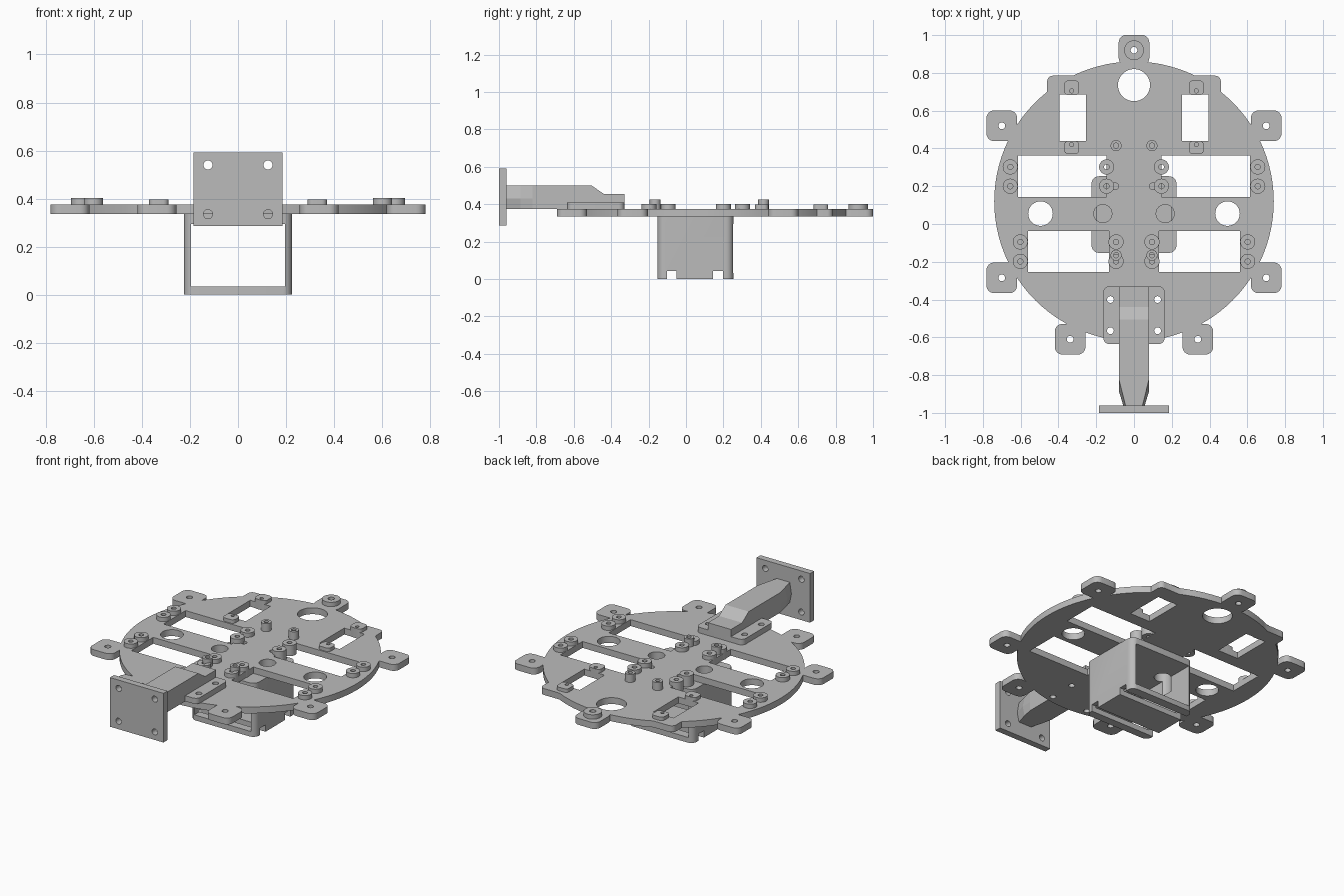
import bpy, bmesh, math
from mathutils import Vector

cube = bpy.data.objects.get("Cube")
if cube:
    bpy.data.objects.remove(cube, do_unlink=True)

grey = bpy.data.materials.new("plain grey")
grey.use_nodes = True
COLOR = (0.5, 0.5, 0.5, 1)
grey.diffuse_color = COLOR
grey.node_tree.nodes["Principled BSDF"].inputs["Base Color"].default_value = COLOR

BOTTOM, TOP = 0.335, 0.375   # deck thickness
BOSS = 0.402                 # low boss height
SIDES = (-1, 1)


def circle(x, y, r, n=24):
    return [(x + r * math.cos(math.tau * i / n), y + r * math.sin(math.tau * i / n)) for i in range(n)]


def rect(x0, x1, y0, y1, r=0.0, n=6):
    """Rectangle outline, with rounded corners when r > 0."""
    if r == 0:
        return [(x0, y0), (x1, y0), (x1, y1), (x0, y1)]
    centres = [(x1 - r, y1 - r), (x0 + r, y1 - r), (x0 + r, y0 + r), (x1 - r, y0 + r)]
    return [(cx + r * math.cos(a), cy + r * math.sin(a))
            for k, (cx, cy) in enumerate(centres)
            for a in [(k + i / n) * math.pi / 2 for i in range(n + 1)]]


def square(x, y, half, r):
    return rect(x - half, x + half, y - half, y + half, r)


def flip(outline, s):
    return [(s * x, y) for x, y in outline]


def both(outline):
    return [flip(outline, s) for s in SIDES]


def prism(name, outline, lo, hi, axis="z"):
    """Extrude an outline along an axis."""
    place = {"z": lambda a, b, h: (a, b, h),
             "y": lambda a, b, h: (a, h, b),
             "x": lambda a, b, h: (h, a, b)}[axis]
    return loft(name, [[place(a, b, h) for a, b in outline] for h in (lo, hi)])


def loft(name, rings):
    bm = bmesh.new()
    rows = [[bm.verts.new(p) for p in ring] for ring in rings]
    n = len(rows[0])
    for low, high in zip(rows, rows[1:]):
        for i in range(n):
            j = (i + 1) % n
            bm.faces.new((low[i], low[j], high[j], high[i]))
    bm.faces.new(rows[0][::-1])
    bm.faces.new(rows[-1])
    bmesh.ops.recalc_face_normals(bm, faces=bm.faces)
    mesh = bpy.data.meshes.new(name)
    bm.to_mesh(mesh)
    bm.free()
    mesh.materials.append(grey)
    ob = bpy.data.objects.new(name, mesh)
    bpy.context.scene.collection.objects.link(ob)
    return ob


def combine(ob, others, operation):
    """Bake a boolean with a list of objects, then remove those objects."""
    group = bpy.data.collections.new("helpers")
    for other in others:
        group.objects.link(other)
    mod = ob.modifiers.new("bool", "BOOLEAN")
    mod.operation, mod.solver = operation, "EXACT"
    mod.operand_type, mod.collection = "COLLECTION", group
    graph = bpy.context.evaluated_depsgraph_get()
    graph.update()
    mesh = bpy.data.meshes.new_from_object(ob.evaluated_get(graph))
    ob.modifiers.clear()
    ob.data = mesh
    for other in others:
        bpy.data.objects.remove(other, do_unlink=True)
    bpy.data.collections.remove(group)


def cut(ob, outlines, lo=-0.1, hi=0.7, axis="z"):
    combine(ob, [prism("cutter", o, lo, hi, axis) for o in outlines], "DIFFERENCE")


def finish(ob):
    bpy.ops.object.select_all(action="DESELECT")
    ob.select_set(True)
    bpy.context.view_layer.objects.active = ob
    bpy.ops.object.shade_smooth_by_angle(angle=math.radians(30))


# Deck: round plate with square mounting ears and two shoulders
deck = prism("deck", circle(0, 0.12, 0.74, 96), BOTTOM, TOP)
ears = [(0.70, 0.52), (0.70, -0.285), (0.338, -0.61)]
ear_outlines = [square(0, 0.92, 0.081, 0.04)]
for x, y in ears:
    ear_outlines += both(square(x, y, 0.081, 0.04))
ear_outlines += both(rect(0.28, 0.46, 0.62, 0.785, 0.03))
combine(deck, [prism("ear", o, BOTTOM, TOP) for o in ear_outlines], "UNION")

# Windows and large round openings
windows = [rect(0.255, 0.395, 0.44, 0.685), rect(0.145, 0.615, 0.143, 0.362),
           rect(0.132, 0.56, -0.253, -0.037), circle(0.495, 0.055, 0.065, 32),
           circle(0.165, 0.055, 0.048)]
cut(deck, [o for w in windows for o in both(w)] + [circle(0, 0.735, 0.085, 40)])

# Screw holes in deck and ears
hole_spots = ears + [(0.125, -0.4), (0.125, -0.565), (0.1, 0.2)]
cut(deck, [circle(s * x, y, 0.018, 16) for x, y in hole_spots for s in SIDES]
    + [circle(0, 0.92, 0.018, 16)])
finish(deck)

# Bosses: low pairs at the window ends and taller standoffs
low = [(x, y) for x in (0.655, 0.145) for y in (0.2, 0.302)]
low += [(x, y) for x in (0.602, 0.095) for y in (-0.095, -0.198)]
tall = [(0.095, 0.415), (0.095, -0.165)]
for s, side in zip(SIDES, ("right", "left")):
    for kind, spots, r, height in (("boss", low, 0.04, BOSS), ("standoff", tall, 0.029, 0.425)):
        for x, y in spots:
            boss = prism(f"{side}_{kind}", circle(s * x, y, r), BOTTOM, height)
            cut(boss, [circle(s * x, y, 0.014, 16)])
            finish(boss)
    # Raised pads at both ends of the small windows
    for y0, y1 in ((0.682, 0.76), (0.37, 0.44)):
        pad = prism(f"{side}_pad", rect(s * 0.33 - 0.04, s * 0.33 + 0.04, y0, y1, 0.022), BOTTOM, 0.397)
        cut(pad, [circle(s * 0.33, 0.705 if y0 > 0.5 else 0.42, 0.011, 12)])
        finish(pad)
rear_boss = prism("rear_boss", circle(0, 0.92, 0.052, 32), TOP, BOSS)
cut(rear_boss, [circle(0, 0.92, 0.018, 16)])
finish(rear_boss)

# Open-ended battery box under the deck, with strap slots across its floor
box = prism("battery_box", rect(-0.225, 0.225, -0.153, 0.253, 0.04), 0, BOTTOM)
cut(box, [rect(-0.195, 0.195, 0.033, 0.295)], -0.5, 0.5, "y")
cut(box, [rect(y, y + 0.052, -0.05, 0.043) for y in (-0.102, 0.145)], -0.5, 0.5, "x")
cut(box, both(circle(0.165, 0.055, 0.048)), 0.2, 0.5)
finish(box)

# Arm: screwed base, stepped beam, tapered neck
base = prism("arm_base", rect(-0.162, 0.162, -0.635, -0.33, 0.03), TOP, 0.41)
cut(base, [circle(s * 0.125, y, 0.018, 16) for s in SIDES for y in (-0.4, -0.565)])
finish(base)
profile = [(-0.33, TOP), (-0.33, 0.455), (-0.44, 0.455), (-0.505, 0.5), (-0.82, 0.5), (-0.82, TOP)]
prism("arm_beam", profile, -0.08, 0.08, "x")


def section(y, top_half, mid_half, low_half):
    half = [(low_half, TOP), (mid_half, 0.43), (top_half, 0.5)]
    return [Vector((x, y, z)) for x, z in half] + [Vector((-x, y, z)) for x, z in half[::-1]]


loft("arm_neck", [section(-0.82, 0.08, 0.08, 0.08), section(-0.885, 0.064, 0.08, 0.066),
                  section(-0.96, 0.045, 0.057, 0.045)])

# Upright mounting plate at the end of the arm
plate = prism("mounting_plate", rect(-0.185, 0.185, 0.285, 0.592), -1.0, -0.96, "y")
cut(plate, [circle(s * 0.125, z, 0.019, 20) for s in SIDES for z in (0.335, 0.54)], -1.1, -0.9, "y")
finish(plate)
